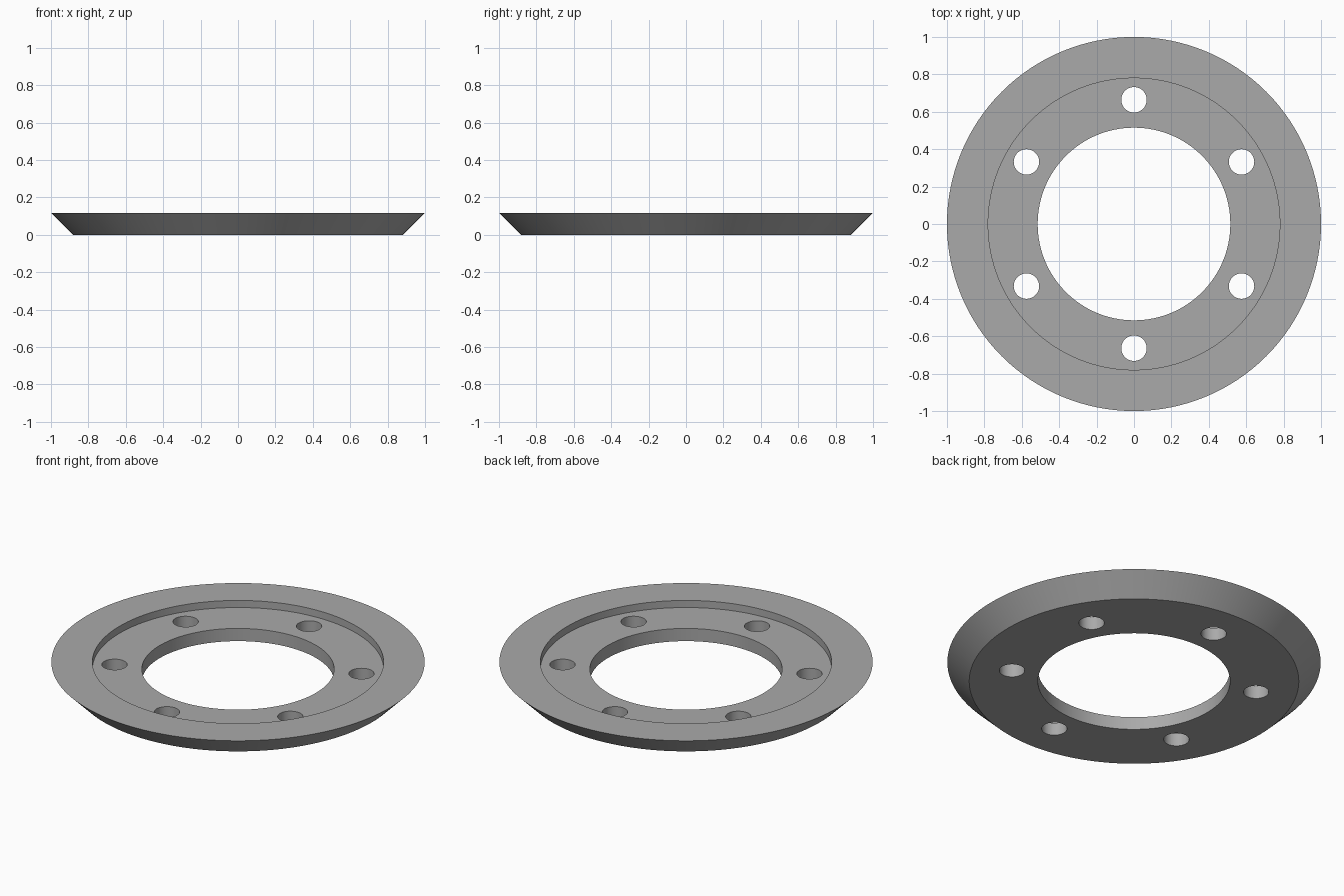
import bpy, bmesh
from math import cos, sin, radians, tau

cube = bpy.data.objects.get("Cube")
if cube:
    bpy.data.objects.remove(cube, do_unlink=True)

SEGMENTS = 128
HEIGHT = 0.117
FLOOR = 0.075
BORE, RECESS, RIM = 0.515, 0.78, 1.0
BOLT_CIRCLE, BOLT_RADIUS = 0.664, 0.068

grey = bpy.data.materials.new("Light grey")
grey.use_nodes = True
colour = (0.4, 0.4, 0.4, 1)
grey.diffuse_color = colour
grey.node_tree.nodes["Principled BSDF"].inputs["Base Color"].default_value = colour


def lathe(name, profile):
    """Turn a closed (radius, z) profile around the z axis."""
    bm = bmesh.new()
    rings = []
    for i in range(SEGMENTS):
        a = tau * i / SEGMENTS
        rings.append([bm.verts.new((r * cos(a), r * sin(a), z)) for r, z in profile])
    for i, ring in enumerate(rings):
        nxt = rings[(i + 1) % SEGMENTS]
        for j in range(len(profile)):
            k = (j + 1) % len(profile)
            bm.faces.new((ring[j], nxt[j], nxt[k], ring[k]))
    bmesh.ops.recalc_face_normals(bm, faces=bm.faces)
    mesh = bpy.data.meshes.new(name)
    bm.to_mesh(mesh)
    bm.free()
    mesh.materials.append(grey)
    obj = bpy.data.objects.new(name, mesh)
    bpy.context.collection.objects.link(obj)
    return obj


# Flange ring: bevelled underside, flat rim, recessed seat and central bore
flange = lathe("flange_ring", [
    (BORE, 0), (RIM - HEIGHT, 0), (RIM, HEIGHT),
    (RECESS, HEIGHT), (RECESS, FLOOR), (BORE, FLOOR),
])

# Six bolt holes, drilled with one joined cutter
bm = bmesh.new()
for i in range(6):
    a = radians(30 + 60 * i)
    made = bmesh.ops.create_cone(bm, cap_ends=True, segments=48, radius1=BOLT_RADIUS,
                                 radius2=BOLT_RADIUS, depth=1)
    bmesh.ops.translate(bm, verts=made["verts"],
                        vec=(BOLT_CIRCLE * cos(a), BOLT_CIRCLE * sin(a), 0))
cutter_mesh = bpy.data.meshes.new("bolt_hole_cutter")
bm.to_mesh(cutter_mesh)
bm.free()
cutter_mesh.materials.append(grey)
cutter = bpy.data.objects.new("bolt_hole_cutter", cutter_mesh)
cutter.hide_render = True
bpy.context.collection.objects.link(cutter)

drill = flange.modifiers.new("Bolt holes", 'BOOLEAN')
drill.operation = 'DIFFERENCE'
drill.solver = 'EXACT'
drill.object = cutter

bpy.ops.object.select_all(action='DESELECT')
flange.select_set(True)
bpy.context.view_layer.objects.active = flange
bpy.ops.object.modifier_apply(modifier=drill.name)
bpy.data.objects.remove(cutter, do_unlink=True)

# Smooth round walls, sharp edges
bpy.ops.object.shade_smooth_by_angle(angle=radians(30))
